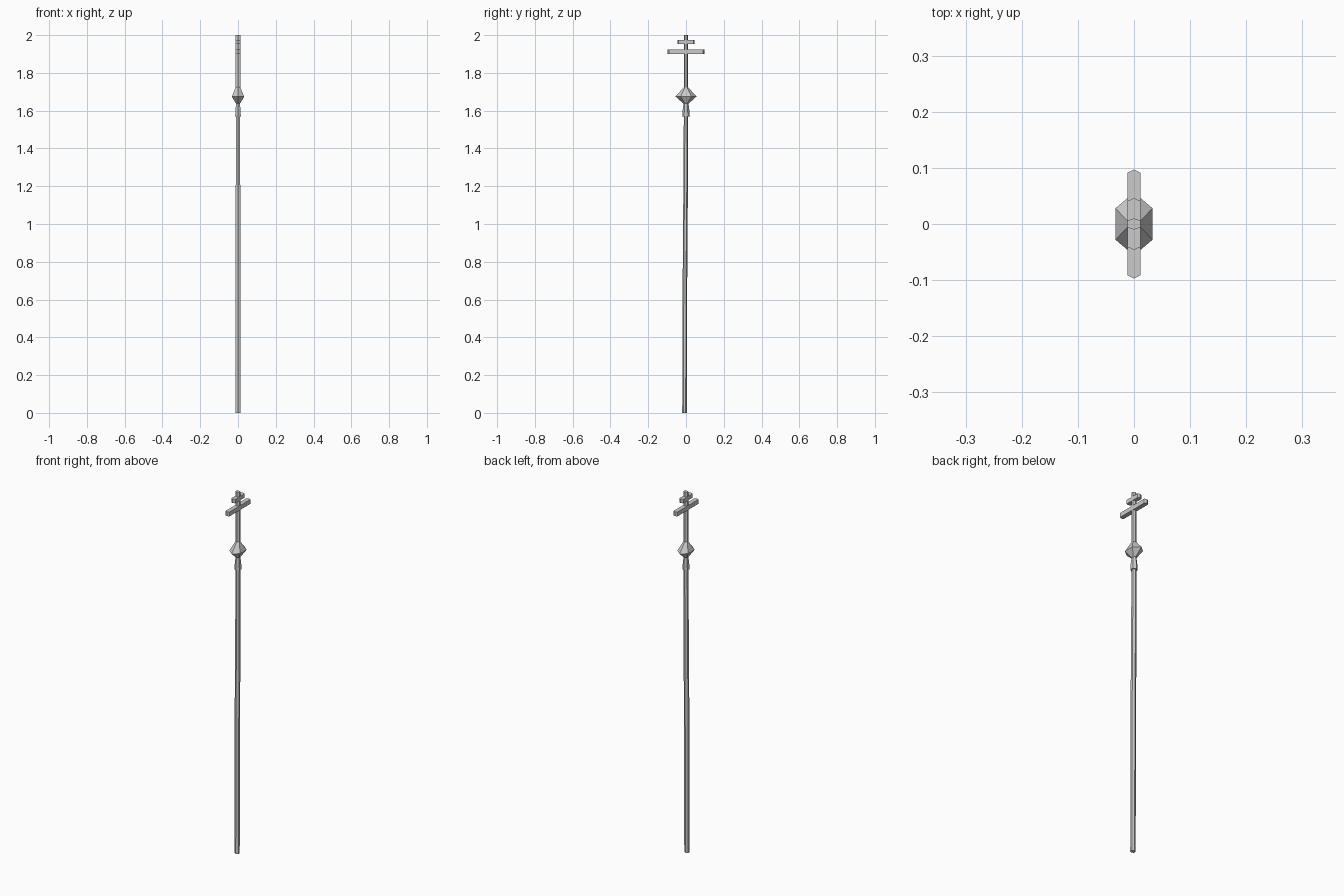
import bpy, bmesh
from math import cos, sin, pi

if "Cube" in bpy.data.objects:
    bpy.data.objects.remove(bpy.data.objects["Cube"])


def hex_loft(name, rings):
    """Six-sided loft; each ring is (z, half width x, half depth y, centre y)."""
    bm = bmesh.new()
    loops = []
    for z, hx, hy, cy in rings:
        loops.append([bm.verts.new((hx * cos(a) / cos(pi / 6), cy + hy * sin(a), z))
                      for a in [pi / 6 + i * pi / 3 for i in range(6)]])
    for lo, hi in zip(loops, loops[1:]):
        for i in range(6):
            j = (i + 1) % 6
            bm.faces.new((lo[i], lo[j], hi[j], hi[i]))
    bm.faces.new(loops[0][::-1])
    bm.faces.new(loops[-1])
    return finish(name, bm)


def pointed_bar(name, length, tip, hx, z0, z1):
    """Flat-topped bar along y with slightly pointed ends."""
    plan = [(hx, -length), (hx, length), (0, tip),
            (-hx, length), (-hx, -length), (0, -tip)]
    bm = bmesh.new()
    base = bm.faces.new([bm.verts.new((x, y, z0)) for x, y in plan])
    ext = bmesh.ops.extrude_face_region(bm, geom=[base])
    top = [v for v in ext["geom"] if isinstance(v, bmesh.types.BMVert)]
    bmesh.ops.translate(bm, verts=top, vec=(0, 0, z1 - z0))
    return finish(name, bm)


def finish(name, bm):
    bmesh.ops.recalc_face_normals(bm, faces=bm.faces)
    mesh = bpy.data.meshes.new(name)
    bm.to_mesh(mesh)
    bm.free()
    obj = bpy.data.objects.new(name, mesh)
    bpy.context.collection.objects.link(obj)
    return obj


# Slightly leaning wooden pole
hex_loft("pole", [(0, .012, .012, -.008), (.82, .0125, .012, -.005),
                  (1.17, .012, .012, -.002), (1.59, .011, .0115, 0)])

# Flared socket over the pole top
hex_loft("socket", [(1.57, .015, .020, 0), (1.61, .013, .017, 0),
                    (1.645, .009, .012, 0)])

# Faceted knob, flattened front to side
hex_loft("knob", [(1.638, .011, .014, 0), (1.675, .033, .056, 0),
                  (1.725, .011, .010, 0)])

# Upright and the two crossbars
pointed_bar("cross_upright", .006, .010, .012, 1.70, 2.0)
pointed_bar("long_crossbar", .091, .097, .012, 1.90, 1.924)
pointed_bar("short_crossbar", .041, .046, .012, 1.953, 1.975)
